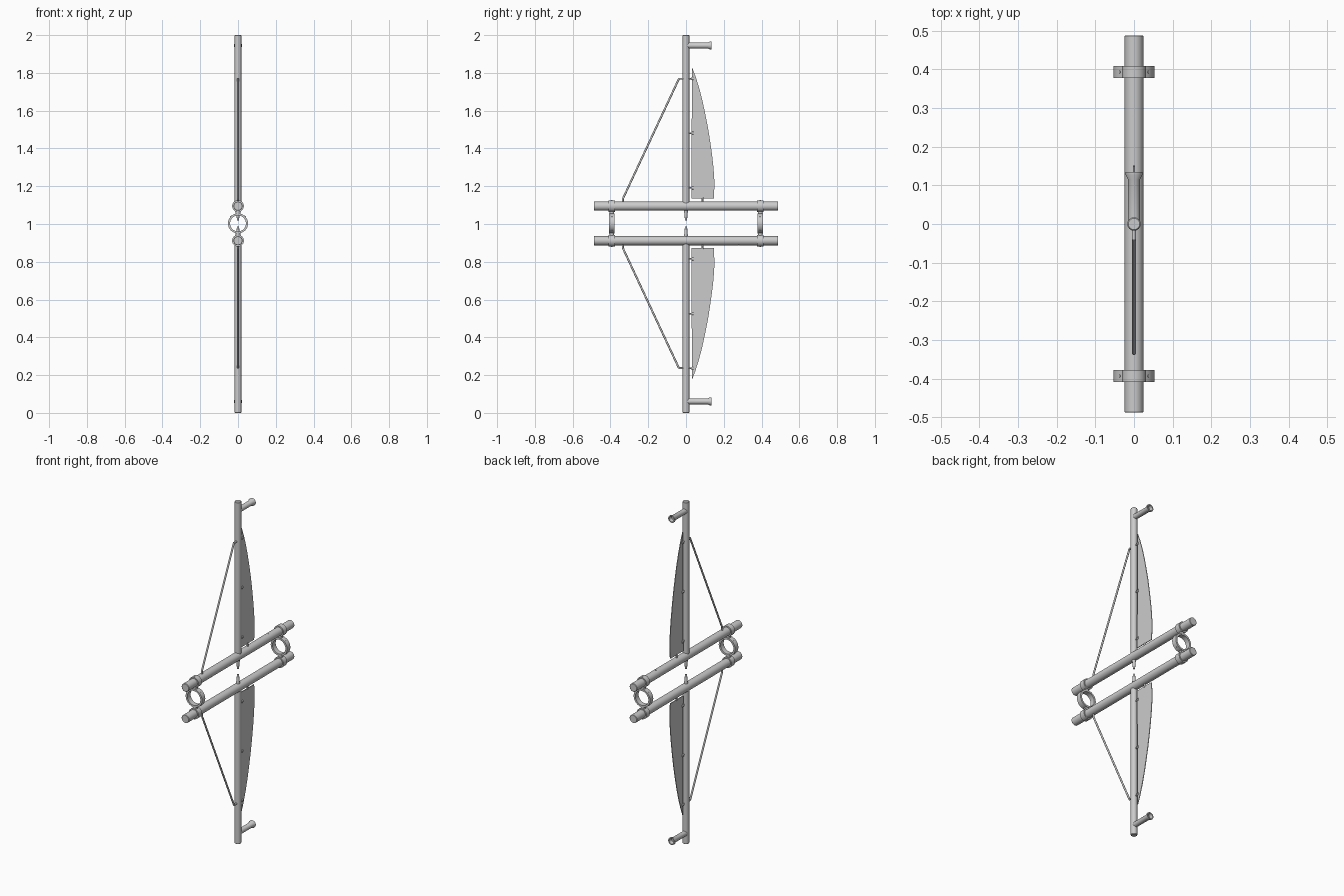
import bpy, bmesh, math
from mathutils import Vector

if "Cube" in bpy.data.objects:
    bpy.data.objects.remove(bpy.data.objects["Cube"])

ZC = 1.003  # height of the mirror plane between the two halves


def finish(bm, name, smooth=True):
    bmesh.ops.recalc_face_normals(bm, faces=bm.faces)
    me = bpy.data.meshes.new(name)
    bm.to_mesh(me)
    bm.free()
    ob = bpy.data.objects.new(name, me)
    bpy.context.collection.objects.link(ob)
    if smooth:
        bpy.ops.object.select_all(action='DESELECT')
        ob.select_set(True)
        bpy.context.view_layer.objects.active = ob
        bpy.ops.object.shade_smooth_by_angle(angle=math.radians(35))
    return ob


def lathe(name, origin, axis, profile, sides=32, closed=False):
    """Revolve (radius, distance) pairs around an axis; closed makes a ring."""
    bm = bmesh.new()
    q = Vector(axis).to_track_quat('Z', 'Y')
    rings = []
    for r, h in profile:
        ring = []
        for i in range(sides):
            a = 2 * math.pi * i / sides
            p = Vector((r * math.cos(a), r * math.sin(a), h))
            ring.append(bm.verts.new(Vector(origin) + q @ p))
        rings.append(ring)
    pairs = list(zip(rings, rings[1:]))
    if closed:
        pairs.append((rings[-1], rings[0]))
    else:
        bm.faces.new(rings[0])
        bm.faces.new(rings[-1])
    for a, b in pairs:
        for i in range(sides):
            j = (i + 1) % sides
            bm.faces.new((a[i], a[j], b[j], b[i]))
    return finish(bm, name)


def rod(name, a, b, r, sides=16):
    d = Vector(b) - Vector(a)
    return lathe(name, a, d, [(r, 0), (r, d.length)], sides)


def band(name, centre, r_in, r_out, width):
    h = width / 2
    return lathe(name, centre, (0, 1, 0),
                 [(r_in, -h), (r_out, -h), (r_out, h), (r_in, h)], 48, True)


for s, side in ((1, "upper"), (-1, "lower")):
    def P(x, y, z):
        return (x, y, ZC + s * z)

    end = 0.997 if s > 0 else 1.003
    up = (0, 0, s)

    # Long horizontal tube
    lathe(side + "_beam", P(0, -0.488, 0.0915), (0, 1, 0),
          [(0.022, 0), (0.024, 0.002), (0.024, 0.974), (0.022, 0.976)])

    # Mast with tapered foot pin
    lathe(side + "_mast", P(0, 0, 0.0915), up,
          [(0.0175, 0), (0.0175, end - 0.0945), (0.0145, end - 0.0915)])
    lathe(side + "_mast_foot", P(0, 0, 0.016), up,
          [(0.005, 0), (0.006, 0.005), (0.010, 0.05), (0.010, 0.07)], 20)

    # Flared hollow peg near the mast end
    lathe(side + "_end_peg", P(0, 0, 0.942), (0, 1, 0),
          [(0.0155, 0), (0.0155, 0.115), (0.0215, 0.127), (0.0215, 0.134),
           (0.015, 0.134), (0.012, 0.115)])

    # Sail: thin sheet with a curved trailing edge
    outline = [(0.028, 0.131), (0.147, 0.131), (0.148, 0.165), (0.151, 0.195),
               (0.149, 0.25), (0.144, 0.31), (0.137, 0.37), (0.127, 0.44),
               (0.116, 0.51), (0.102, 0.58), (0.087, 0.65), (0.069, 0.72),
               (0.050, 0.78), (0.032, 0.827)]
    bm = bmesh.new()
    face = bm.faces.new([bm.verts.new(P(-0.002, y, z)) for y, z in outline])
    ext = bmesh.ops.extrude_face_region(bm, geom=[face])
    bmesh.ops.translate(bm, vec=(0.004, 0, 0),
                        verts=[v for v in ext["geom"]
                               if isinstance(v, bmesh.types.BMVert)])
    finish(bm, side + "_sail", False)

    # Sail pins on the mast and the post under the sail
    for k, z in enumerate((0.188, 0.478, 0.767)):
        lathe(f"{side}_sail_pin_{k}", P(0, 0.01, z), (0, 1, 0),
              [(0.004, 0), (0.004, 0.018), (0.008, 0.020),
               (0.008, 0.029), (0.005, 0.031)], 12)
    rod(side + "_sail_post", P(0, 0.088, 0.10), P(0, 0.088, 0.136), 0.005, 12)
    rod(side + "_beam_plug", P(0, 0.28, 0.10), P(0, 0.28, 0.116), 0.004, 12)

    # Bracing rod with bent ends
    low, high = P(0, -0.334, 0.131), P(0, -0.038, 0.765)
    rod(side + "_stay", low, high, 0.0052, 12)
    rod(side + "_stay_foot", P(0, -0.334, 0.10), P(0, -0.334, 0.133), 0.0052, 12)
    rod(side + "_stay_head", P(0, -0.040, 0.766), P(0, 0.0, 0.766), 0.0052, 12)

    # Collars clamped on the beam, with link and screw
    for y, e in ((-0.393, "front"), (0.393, "rear")):
        band(f"{side}_{e}_collar", P(0, y, 0.0915), 0.0235, 0.031, 0.032)
        rod(f"{side}_{e}_link", P(0, y, 0.045), P(0, y, 0.066), 0.013, 20)
        rod(f"{side}_{e}_screw", P(0, y, 0.118), P(0, y, 0.1235), 0.004, 12)

# Round spacer rings joining the beams, with screws on the diagonals
for y, e in ((-0.393, "front"), (0.393, "rear")):
    band(e + "_ring", (0, y, ZC), 0.042, 0.053, 0.030)
    for k in range(4):
        a = math.radians(45 + 90 * k)
        c, n = math.cos(a), math.sin(a)
        rod(f"{e}_ring_screw_{k}", (0.048 * c, y, ZC + 0.048 * n),
            (0.0545 * c, y, ZC + 0.0545 * n), 0.004, 12)
